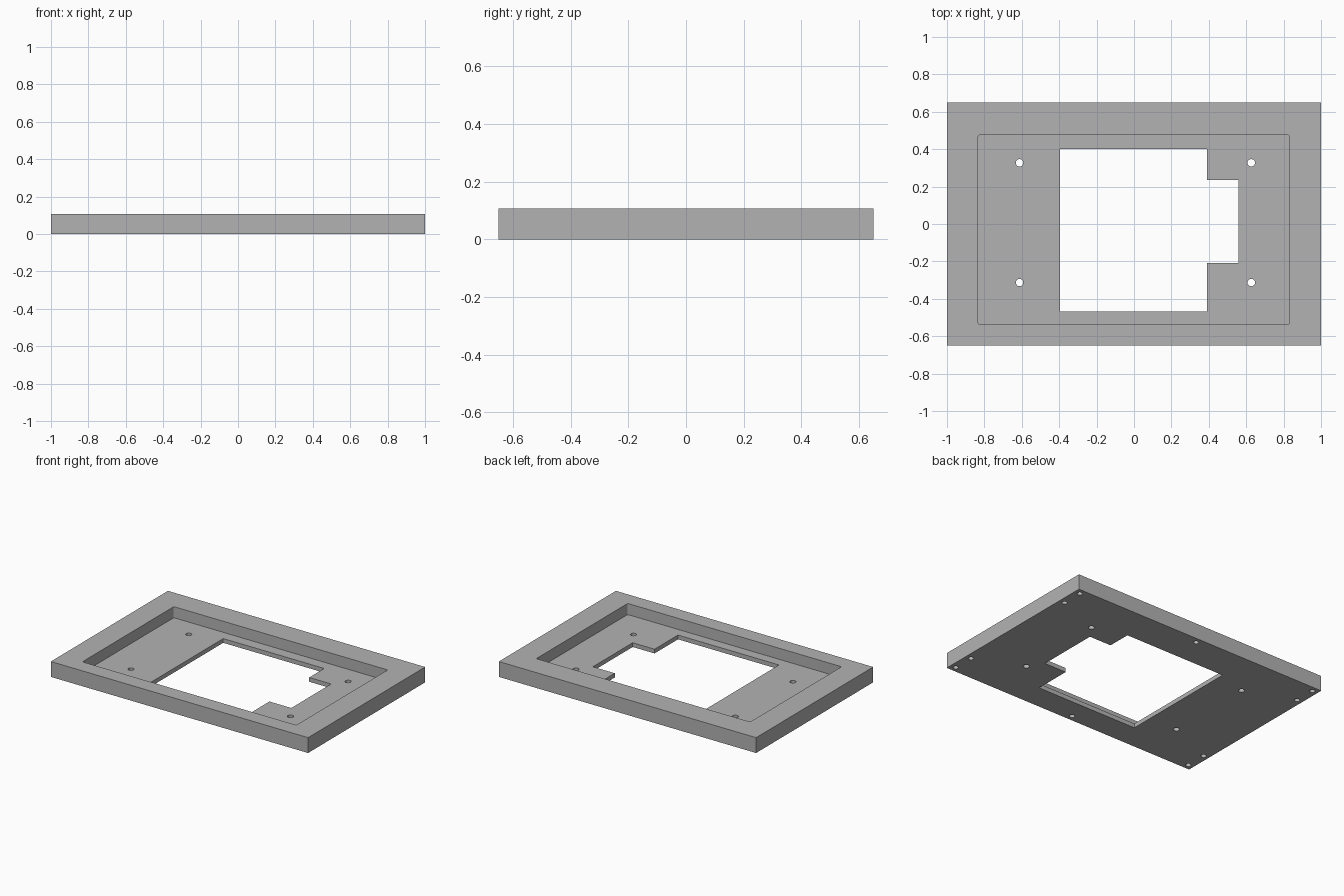
import bpy, bmesh
from math import cos, sin, pi

cube = bpy.data.objects.get("Cube")
if cube:
    bpy.data.objects.remove(cube, do_unlink=True)

HEIGHT, FLOOR, BLIND = 0.108, 0.03, 0.08
BELOW, ABOVE = -0.1, 0.3

grey = bpy.data.materials.new("plain grey")
grey.use_nodes = True
color = (0.45, 0.45, 0.45, 1)
grey.diffuse_color = color
grey.node_tree.nodes["Principled BSDF"].inputs["Base Color"].default_value = color


def prism(name, outline, z0, z1):
    """Extrude a closed xy outline from z0 to z1."""
    bm = bmesh.new()
    face = bm.faces.new([bm.verts.new((x, y, z0)) for x, y in outline])
    ext = bmesh.ops.extrude_face_region(bm, geom=[face])["geom"]
    top = [v for v in ext if isinstance(v, bmesh.types.BMVert)]
    bmesh.ops.translate(bm, verts=top, vec=(0, 0, z1 - z0))
    bmesh.ops.recalc_face_normals(bm, faces=bm.faces)
    mesh = bpy.data.meshes.new(name)
    bm.to_mesh(mesh)
    bm.free()
    mesh.materials.append(grey)
    obj = bpy.data.objects.new(name, mesh)
    bpy.context.collection.objects.link(obj)
    return obj


def circle(x, y, r, n=20):
    return [(x + r * cos(2 * pi * i / n), y + r * sin(2 * pi * i / n)) for i in range(n)]


def rounded_rect(x0, x1, y0, y1, r, n=4):
    points = []
    corners = [(x1 - r, y1 - r), (x0 + r, y1 - r), (x0 + r, y0 + r), (x1 - r, y0 + r)]
    for q, (cx, cy) in enumerate(corners):
        for i in range(n + 1):
            a = pi / 2 * (q + i / n)
            points.append((cx + r * cos(a), cy + r * sin(a)))
    return points


def cut(target, outline, z0, z1):
    """Subtract a prism from the target and discard the cutter."""
    cutter = prism("cutter", outline, z0, z1)
    cutter.hide_render = True
    mod = target.modifiers.new("cut", 'BOOLEAN')
    mod.operation, mod.solver, mod.object = 'DIFFERENCE', 'EXACT', cutter
    bpy.context.view_layer.objects.active = target
    bpy.ops.object.modifier_apply(modifier=mod.name)
    bpy.data.objects.remove(cutter, do_unlink=True)


# Solid slab
frame = prism("mounting_frame", [(-1, -0.65), (1, -0.65), (1, 0.65), (-1, 0.65)], 0, HEIGHT)

# Recessed tray with slightly rounded corners
cut(frame, rounded_rect(-0.833, 0.83, -0.538, 0.477, 0.01), FLOOR, ABOVE)

# Window with a side notch
window = [(-0.395, -0.468), (0.39, -0.468), (0.39, -0.208), (0.56, -0.208),
          (0.56, 0.234), (0.39, 0.234), (0.39, 0.4), (-0.395, 0.4)]
cut(frame, window, BELOW, ABOVE)

# Screw holes through the tray floor
for x in (-0.612, 0.627):
    for y in (-0.313, 0.327):
        cut(frame, circle(x, y, 0.02), BELOW, ABOVE)

# Blind holes in the underside rim
for side in (-1, 1):
    for x, y in [(-0.96, 0.61), (0.96, 0.61), (0, 0.61), (-0.96, 0.46), (0.96, 0.46)]:
        cut(frame, circle(x, y * side, 0.018), BELOW, BLIND)

# Smooth the holes, keep the edges sharp
bpy.ops.object.select_all(action='DESELECT')
frame.select_set(True)
bpy.context.view_layer.objects.active = frame
bpy.ops.object.shade_smooth_by_angle(angle=pi / 6)
